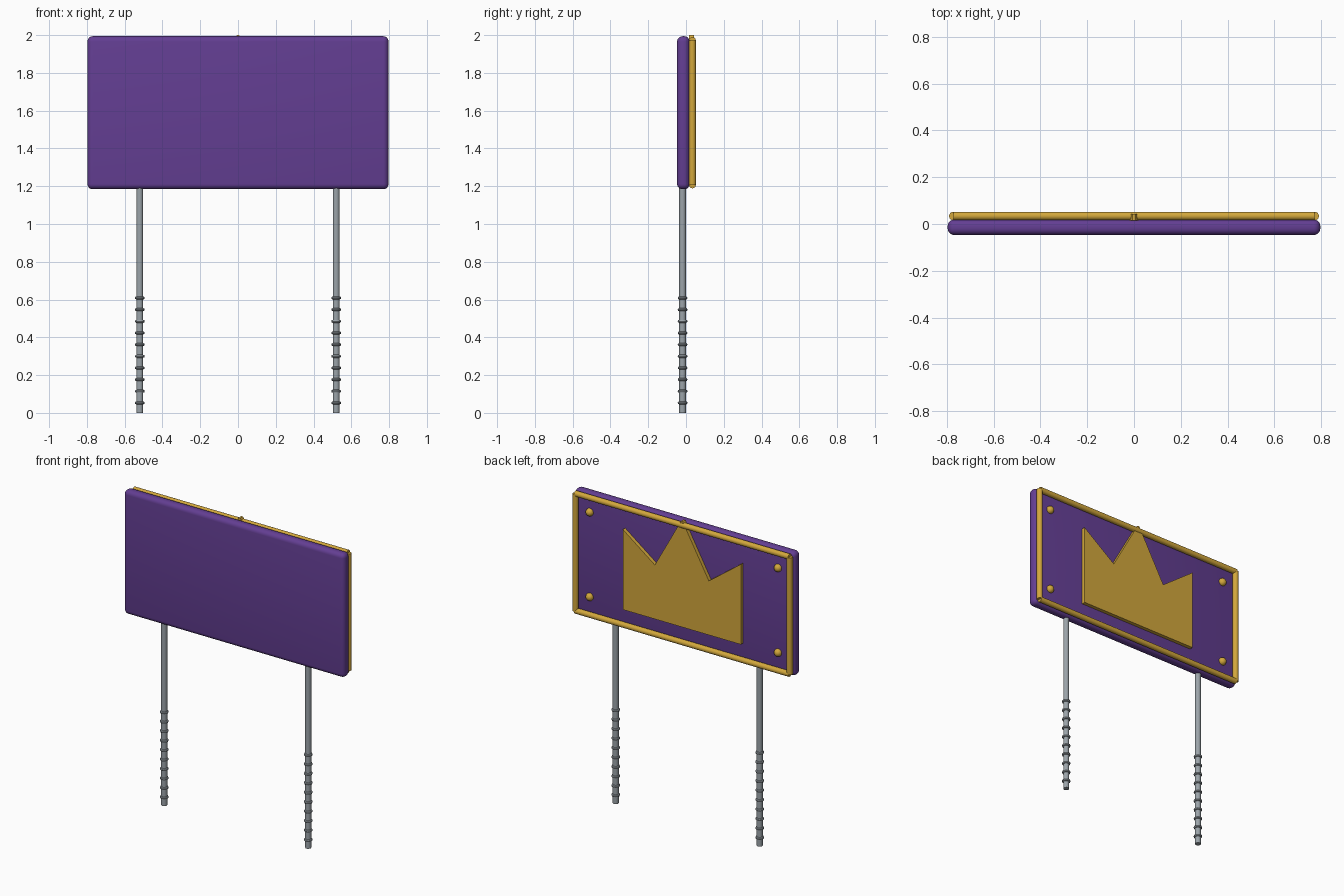
import bpy, bmesh, math
from mathutils import Vector

if "Cube" in bpy.data.objects:
    bpy.data.objects.remove(bpy.data.objects["Cube"])


def material(name, rgb):
    m = bpy.data.materials.new(name)
    m.diffuse_color = (*rgb, 1)
    m.use_nodes = True
    m.node_tree.nodes["Principled BSDF"].inputs["Base Color"].default_value = m.diffuse_color
    return m


PURPLE = material("purple", (0.125, 0.048, 0.29))
GOLD = material("gold", (0.65, 0.39, 0.045))
STEEL = material("steel_grey", (0.33, 0.37, 0.40))


def finish(name, mat, smooth=True):
    ob = bpy.context.object
    ob.name = name
    ob.data.materials.append(mat)
    if smooth:
        bpy.ops.object.shade_smooth_by_angle(angle=math.radians(40))
    return ob


def rod(name, a, b, r, mat):
    a, b = Vector(a), Vector(b)
    d = b - a
    bpy.ops.mesh.primitive_cylinder_add(vertices=24, radius=r, depth=d.length,
                                        location=(a + b) / 2,
                                        rotation=d.to_track_quat('Z', 'Y').to_euler())
    return finish(name, mat)


# Rounded sign board
bpy.ops.mesh.primitive_cube_add(size=1, location=(0, -0.014, 1.589))
board = bpy.context.object
board.scale = (1.594, 0.066, 0.81)
bpy.ops.object.transform_apply(location=False, rotation=False, scale=True)
bevel = board.modifiers.new("rounding", 'BEVEL')
bevel.width = 0.028
bevel.segments = 5
bpy.ops.object.modifier_apply(modifier="rounding")
finish("sign_board", PURPLE)

# Tubular trim around the back face
TY, TR, TX, Z0, Z1 = 0.034, 0.018, 0.773, 1.207, 1.972
for label, z in (("bottom", Z0), ("top", Z1)):
    rod(label + "_trim", (-TX, TY, z), (TX, TY, z), TR, GOLD)
for label, s in (("left", -1), ("right", 1)):
    rod(label + "_trim", (s * TX, TY, Z0), (s * TX, TY, Z1), TR, GOLD)

# Three-pointed crown plate
half = [(0.426, 1.31), (0.426, 1.833), (0.195, 1.663), (0.006, 2.0)]
outline = half + [(-x, z) for x, z in reversed(half)]
bm = bmesh.new()
face = bm.faces.new([bm.verts.new((x, 0.016, z)) for x, z in outline])
ext = bmesh.ops.extrude_face_region(bm, geom=[face])
bmesh.ops.translate(bm, vec=(0, 0.027, 0),
                    verts=[v for v in ext["geom"] if isinstance(v, bmesh.types.BMVert)])
bmesh.ops.recalc_face_normals(bm, faces=bm.faces)
mesh = bpy.data.meshes.new("crown_plate")
bm.to_mesh(mesh)
bm.free()
crown = bpy.data.objects.new("crown_plate", mesh)
mesh.materials.append(GOLD)
bpy.context.collection.objects.link(crown)

# Domed corner studs
for x in (-0.68, 0.68):
    for z in (1.317, 1.87):
        bpy.ops.mesh.primitive_uv_sphere_add(segments=20, ring_count=12, radius=0.025,
                                             location=(x, 0.021, z))
        finish("corner_stud", GOLD)

# Ground stakes with ridges
for label, s in (("left", -1), ("right", 1)):
    x = s * 0.52
    rod(label + "_stake", (x, -0.018, 0), (x, -0.018, 1.25), 0.018, STEEL)
    for i in range(10):
        bpy.ops.mesh.primitive_torus_add(major_segments=24, minor_segments=8,
                                         major_radius=0.018, minor_radius=0.008,
                                         location=(x, -0.018, 0.053 + i * 0.0617))
        finish(label + "_stake_ridge", STEEL)
